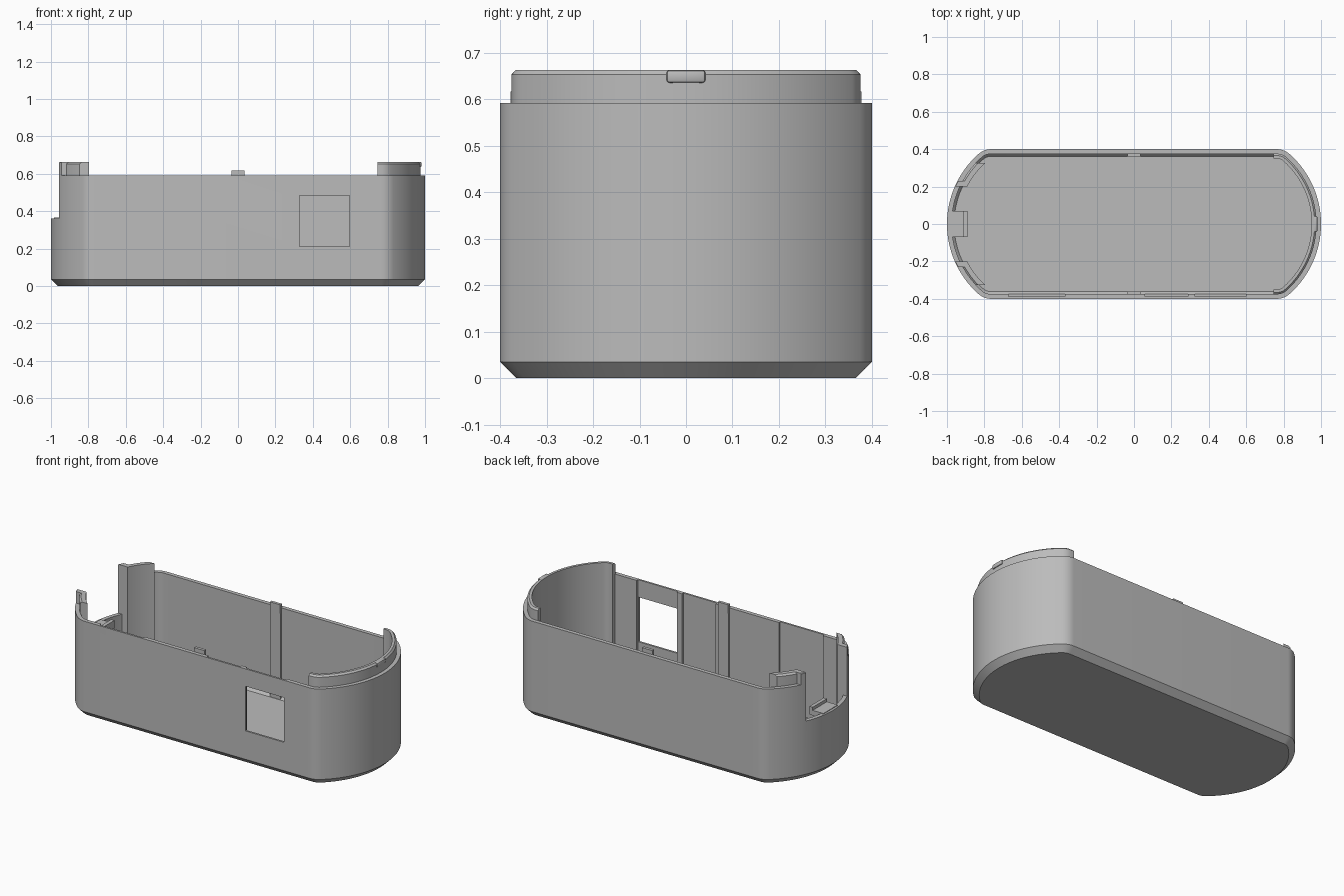
import bpy, bmesh, math
from mathutils import Vector

if "Cube" in bpy.data.objects:
    bpy.data.objects.remove(bpy.data.objects["Cube"])

GREY = (0.5, 0.5, 0.5, 1)
mat = bpy.data.materials.new("plain_grey")
mat.use_nodes = True
mat.diffuse_color = GREY
mat.node_tree.nodes["Principled BSDF"].inputs["Base Color"].default_value = GREY

HALF_W, HALF_L = 0.4, 1.0
END_R, CORNER_R = 0.5, 0.1
RIM, LIP, FLOOR = 0.592, 0.663, 0.03


def outline(d):
    """Rounded plan outline, moved inward by d."""
    cx, cy = HALF_L - END_R, HALF_W - CORNER_R
    kx = cx + math.sqrt((END_R - CORNER_R) ** 2 - cy ** 2)
    a = math.atan2(cy, kx - cx)

    def arc(x, y, r, t0, t1, n):
        return [(x + r * math.cos(t0 + (t1 - t0) * i / n),
                 y + r * math.sin(t0 + (t1 - t0) * i / n)) for i in range(n + 1)]

    half = arc(kx, -cy, CORNER_R - d, -math.pi / 2, -a, 8)[:-1]
    half += arc(cx, 0, END_R - d, -a, a, 32)
    half += arc(kx, cy, CORNER_R - d, a, math.pi / 2, 8)[1:]
    return half + [(-x, -y) for x, y in half]


def make(name, bm):
    bmesh.ops.recalc_face_normals(bm, faces=bm.faces)
    mesh = bpy.data.meshes.new(name)
    bm.to_mesh(mesh)
    bm.free()
    mesh.materials.append(mat)
    ob = bpy.data.objects.new(name, mesh)
    bpy.context.collection.objects.link(ob)
    return ob


def loft(name, profile, closed):
    """Sweep (inset, height) pairs round the outline; close the loop or cap it."""
    bm = bmesh.new()
    rings = [[bm.verts.new((x, y, z)) for x, y in outline(d)] for d, z in profile]
    pairs = list(zip(rings, rings[1:]))
    if closed:
        pairs.append((rings[-1], rings[0]))
    else:
        bm.faces.new(rings[0])
        bm.faces.new(rings[-1])
    for lo, hi in pairs:
        for i in range(len(lo)):
            j = (i + 1) % len(lo)
            bm.faces.new((lo[i], lo[j], hi[j], hi[i]))
    return make(name, bm)


def box(name, x, y, z, bevel=0):
    bm = bmesh.new()
    bmesh.ops.create_cube(bm, size=1)
    lo, hi = Vector((x[0], y[0], z[0])), Vector((x[1], y[1], z[1]))
    for v in bm.verts:
        v.co = (lo + hi) / 2 + v.co * (hi - lo)
    if bevel:
        bmesh.ops.bevel(bm, geom=bm.edges[:], offset=bevel, segments=2,
                        affect='EDGES', profile=0.5)
    return make(name, bm)


def boolean(ob, operation, x, y, z):
    cutter = box("cutter", x, y, z)
    cutter.hide_render = True
    mod = ob.modifiers.new("cut", 'BOOLEAN')
    mod.operation, mod.object, mod.solver = operation, cutter, 'EXACT'
    bpy.context.view_layer.objects.active = ob
    bpy.ops.object.modifier_apply(modifier=mod.name)
    bpy.data.objects.remove(cutter)


def smooth(ob):
    bpy.ops.object.select_all(action='DESELECT')
    ob.select_set(True)
    bpy.context.view_layer.objects.active = ob
    bpy.ops.object.shade_smooth_by_angle(angle=math.radians(25))


def strip(name, d0, d1, z0, z1, x, y, chamfer=0.01):
    """Piece of curved wall between two insets, kept inside an x and y range."""
    ob = loft(name, [(d0, z0), (d0, z1 - chamfer), (d0 + chamfer, z1),
                     (d1, z1), (d1, z0)], True)
    boolean(ob, 'INTERSECT', x, y, (-1, 2))
    smooth(ob)
    return ob


# Open shell with chamfered base
shell = loft("shell", [(0.035, 0), (0, 0.035), (0, RIM), (0.025, RIM),
                       (0.025, 0.045), (0.038, FLOOR)], False)

# Recessed panels inside the front wall, window, and end notch
for x in ((-0.67, -0.37), (0.06, 0.29), (0.325, 0.6)):
    boolean(shell, 'DIFFERENCE', x, (-0.388, -0.35), (0.05, 1))
boolean(shell, 'DIFFERENCE', (0.33, 0.595), (-0.5, -0.3), (0.21, 0.485))
boolean(shell, 'DIFFERENCE', (-1.2, -0.8), (-0.2, 0.2), (0.362, 1))
smooth(shell)

# Raised liner with a snap bump at the closed end
strip("end_liner", 0.024, 0.05, FLOOR, LIP, (0.745, 1.1), (-1, 1))
smooth(box("snap_bump", (0.955, 0.981), (-0.042, 0.042), (0.635, LIP), 0.007))

# Posts beside the notch, and ribs with clips on the long walls
for side, s in (("left", 1), ("right", -1)):
    def span(a, b):
        return tuple(sorted((s * a, s * b)))
    strip(side + "_notch_post", 0.024, 0.06, FLOOR, LIP, (-1.1, -0.7), span(0.2, 0.325))
    strip(side + "_notch_edge", 0.0, 0.05, RIM - 0.01, LIP, (-1.1, -0.7),
          span(0.2, 0.23), 0.004)
    box(side + "_wall_rib", (-0.035, 0.035), span(0.363, 0.376), (FLOOR, RIM))
    box(side + "_wall_clip", (-0.035, 0.035), span(0.36, 0.378), (RIM - 0.03, 0.617))

# Latch tab at the bottom of the notch
box("latch_tab", (-0.985, -0.89), (-0.07, 0.07), (0.335, 0.366))
box("latch_ridge", (-0.912, -0.89), (-0.07, 0.07), (0.36, 0.385))
